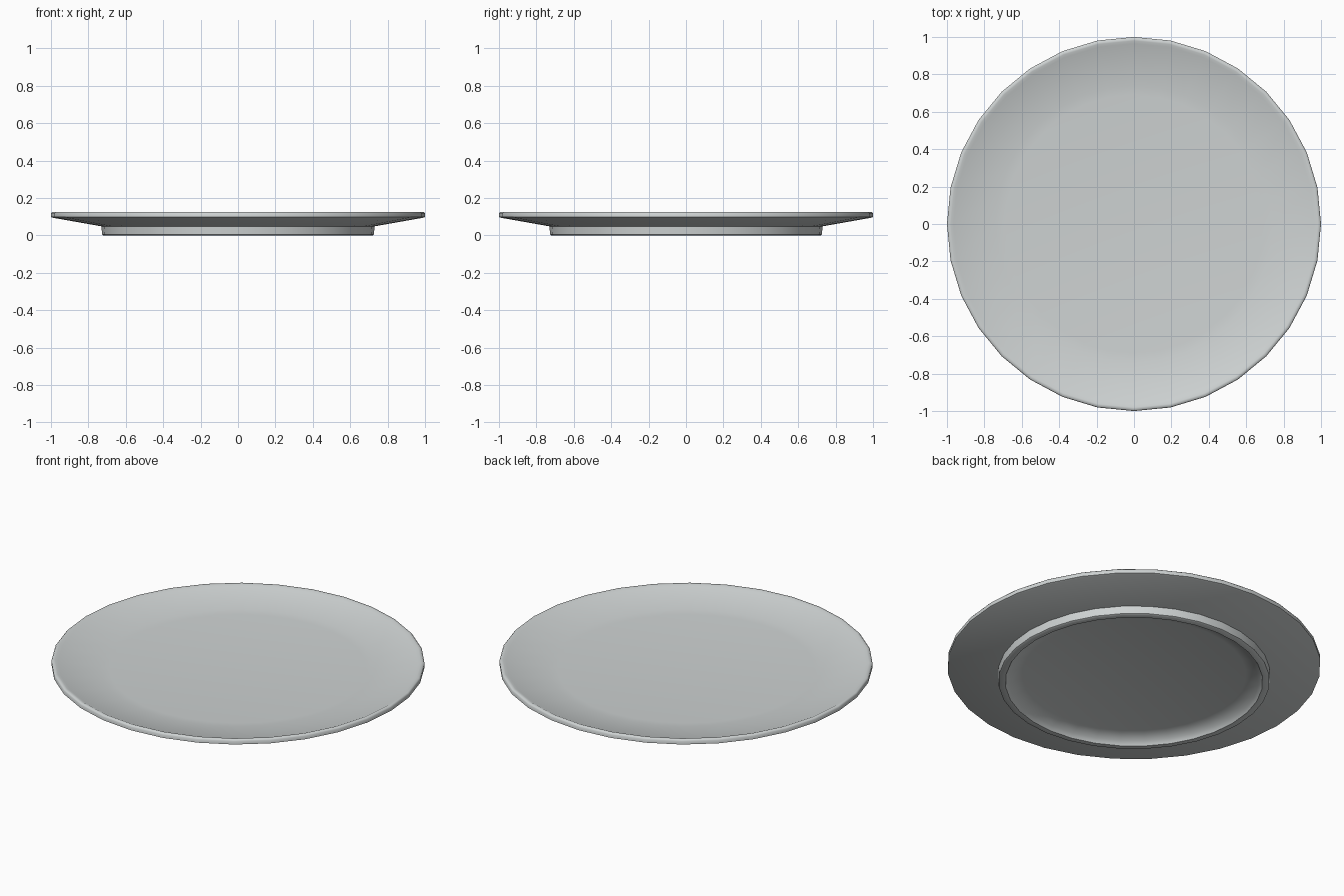
import bpy, bmesh, math

if "Cube" in bpy.data.objects:
    bpy.data.objects.remove(bpy.data.objects["Cube"])

SEGMENTS = 32

# Plate cross-section (radius, height), from top centre around the rim to the foot
profile = [
    (0.69, 0.080), (0.74, 0.084), (0.965, 0.118), (0.98, 0.125),
    (0.994, 0.125), (1.0, 0.118), (1.0, 0.098), (0.99, 0.094),
    (0.73, 0.048), (0.727, 0.004), (0.72, 0.0), (0.69, 0.0),
    (0.675, 0.025), (0.60, 0.045),
]

# Revolve the section
bm = bmesh.new()
rings = []
for r, z in profile:
    rings.append([bm.verts.new((r * math.cos(2 * math.pi * i / SEGMENTS),
                                r * math.sin(2 * math.pi * i / SEGMENTS), z))
                  for i in range(SEGMENTS)])
for a, b in zip(rings, rings[1:]):
    for i in range(SEGMENTS):
        j = (i + 1) % SEGMENTS
        bm.faces.new((a[i], b[i], b[j], a[j]))

# Flat well on top and recessed base below
bm.faces.new(rings[0])
bm.faces.new(list(reversed(rings[-1])))
bmesh.ops.recalc_face_normals(bm, faces=bm.faces[:])

mesh = bpy.data.meshes.new("plate")
bm.to_mesh(mesh)
bm.free()
plate = bpy.data.objects.new("plate", mesh)
bpy.context.collection.objects.link(plate)

# Pale grey glaze
glaze = bpy.data.materials.new("pale grey glaze")
glaze.diffuse_color = (0.62, 0.65, 0.65, 1)
glaze.use_nodes = True
glaze.node_tree.nodes["Principled BSDF"].inputs["Base Color"].default_value = glaze.diffuse_color
mesh.materials.append(glaze)

# Smooth faces, crisp foot edge
bpy.context.view_layer.objects.active = plate
plate.select_set(True)
bpy.ops.object.shade_smooth_by_angle(angle=math.radians(50))
